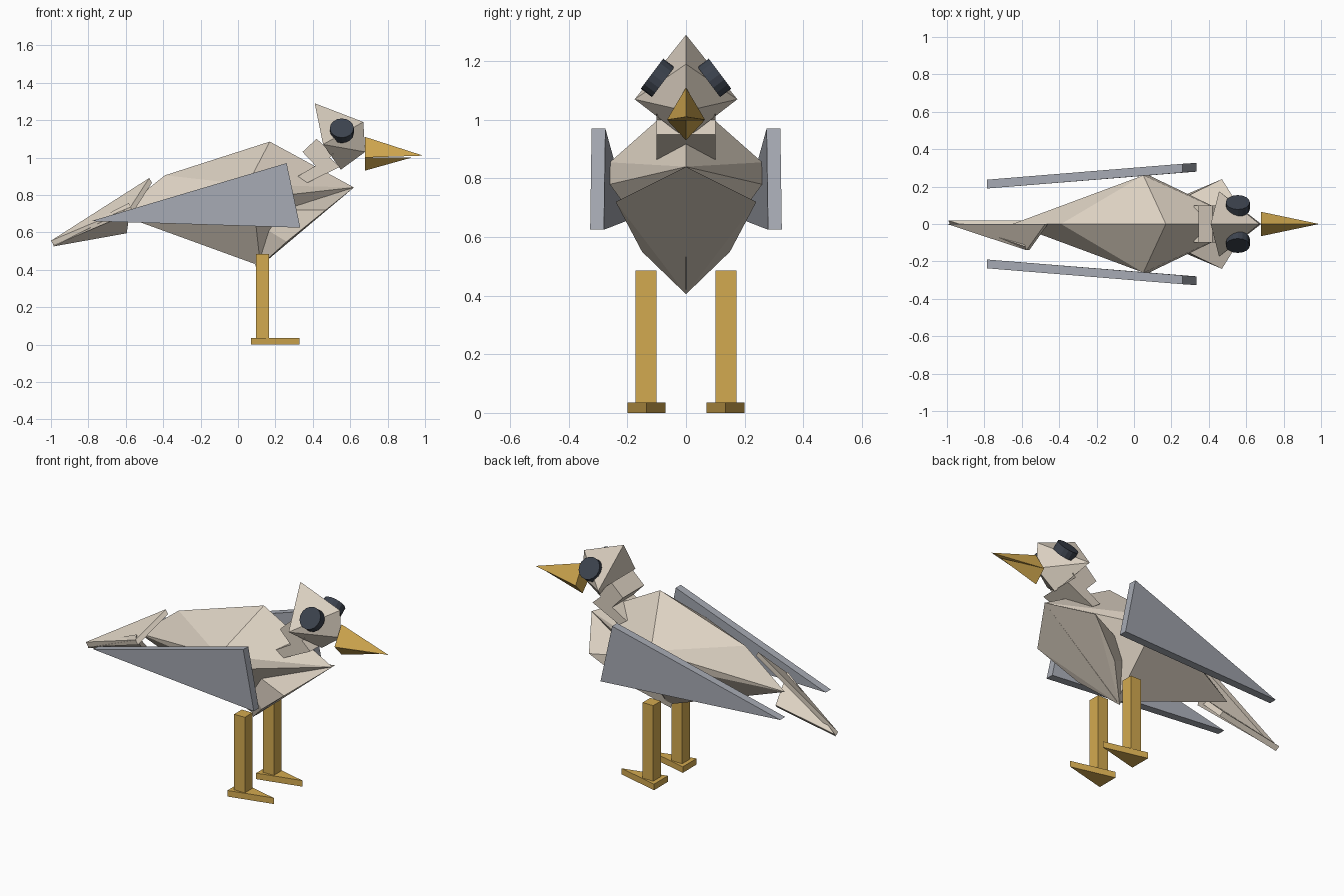
import bpy, bmesh
from mathutils import Vector

if "Cube" in bpy.data.objects:
    bpy.data.objects.remove(bpy.data.objects["Cube"])


def material(name, color):
    m = bpy.data.materials.new(name)
    m.diffuse_color = (*color, 1)
    m.use_nodes = True
    m.node_tree.nodes["Principled BSDF"].inputs["Base Color"].default_value = m.diffuse_color
    return m


CREAM = material("cream feathers", (0.72, 0.64, 0.54))
GREY = material("grey wing", (0.38, 0.40, 0.45))
GOLD = material("golden yellow", (0.65, 0.40, 0.08))
DARK = material("dark slate", (0.045, 0.055, 0.075))


def hull(name, points, mat):
    """Flat-faced solid wrapped around a few corner points."""
    bm = bmesh.new()
    for p in points:
        bm.verts.new(p)
    res = bmesh.ops.convex_hull(bm, input=bm.verts)
    loose = [v for v in bm.verts if not v.link_faces]
    bmesh.ops.delete(bm, geom=loose, context='VERTS')
    bmesh.ops.dissolve_limit(bm, angle_limit=0.02, verts=bm.verts, edges=bm.edges)
    bmesh.ops.recalc_face_normals(bm, faces=bm.faces)
    me = bpy.data.meshes.new(name)
    bm.to_mesh(me)
    bm.free()
    me.materials.append(mat)
    ob = bpy.data.objects.new(name, me)
    bpy.context.collection.objects.link(ob)
    return ob


def pair(points):
    """Points plus their mirror images across y = 0."""
    return points + [(x, -y, z) for x, y, z in points if y]


def prism(name, points, offset, mat):
    """Outline pushed along an offset."""
    far = [tuple(Vector(p) + Vector(offset)) for p in points]
    return hull(name, list(points) + far, mat)


# Body: long faceted shell tapering to the rump and breast
hull("body", pair([(-0.65, 0, 0.70), (-0.39, 0, 0.905), (0.17, 0, 1.085),
                   (0.62, 0, 0.84), (0.12, 0, 0.42),
                   (0.05, 0.26, 0.855), (0.08, 0.26, 0.78)]), CREAM)

# Breast: flat sloping plate with flared corners
hull("breast", pair([(0.62, 0, 0.84), (0.47, 0.24, 0.72), (0.26, 0.15, 0.55),
                     (0.10, 0, 0.405), (-0.02, 0, 0.72)]), CREAM)

# Neck: two stacked tilted blocks
prism("upper_neck", [(0.42, -0.1, 1.10), (0.345, -0.1, 1.03),
                     (0.43, -0.1, 0.94), (0.51, -0.1, 1.02)], (0, 0.2, 0), CREAM)
prism("lower_neck", [(0.32, -0.1, 0.90), (0.37, -0.1, 0.865),
                     (0.545, -0.1, 0.95), (0.49, -0.1, 1.0)], (0, 0.2, 0), CREAM)

# Head
hull("head", pair([(0.41, 0, 1.29), (0.67, 0, 1.19), (0.68, 0, 1.03),
                   (0.55, 0, 0.935), (0.455, 0.175, 1.07)]), CREAM)

# Beak halves
hull("upper_beak", pair([(0.68, 0, 1.11), (0.68, 0.065, 1.0), (0.99, 0, 1.01)]), GOLD)
hull("lower_beak", pair([(0.68, 0.065, 1.0), (0.68, 0, 0.93), (0.93, 0, 1.0)]), GOLD)

# Tail: two thin plates folded along a crease
tip, top, crease, low = (-1, 0, 0.555), (-0.475, 0, 0.89), (-0.575, -0.14, 0.735), (-0.595, 0, 0.595)
prism("upper_tail", [tip, top, crease], (0.015, 0.0, -0.025), CREAM)
prism("lower_tail", [(-0.985, 0, 0.525), crease, low], (-0.008, 0.02, 0.022), CREAM)

for s, side in ((1, "left"), (-1, "right")):
    # Wing: thin triangle swept inward to the rear
    prism(side + "_wing", [(-0.785, s * 0.19, 0.66), (0.26, s * 0.275, 0.97),
                           (0.333, s * 0.28, 0.625)], (0, s * 0.047, 0), GREY)
    # Leg and three-cornered foot
    prism(side + "_leg", [(x, s * y, 0.03) for x in (0.095, 0.165) for y in (0.10, 0.172)],
          (0, 0, 0.455), GOLD)
    prism(side + "_foot", [(0.33, s * 0.135, 0), (0.07, s * 0.07, 0), (0.07, s * 0.20, 0)],
          (0, 0, 0.036), GOLD)
    # Eye: short round disc leaning with the cheek
    axis = Vector((0, s * 0.8, 0.6))
    bpy.ops.mesh.primitive_cylinder_add(
        vertices=16, radius=0.064, depth=0.048, location=(0.555, s * 0.097, 1.143),
        rotation=axis.to_track_quat('Z', 'Y').to_euler())
    eye = bpy.context.object
    eye.name = side + "_eye"
    eye.data.materials.append(DARK)
